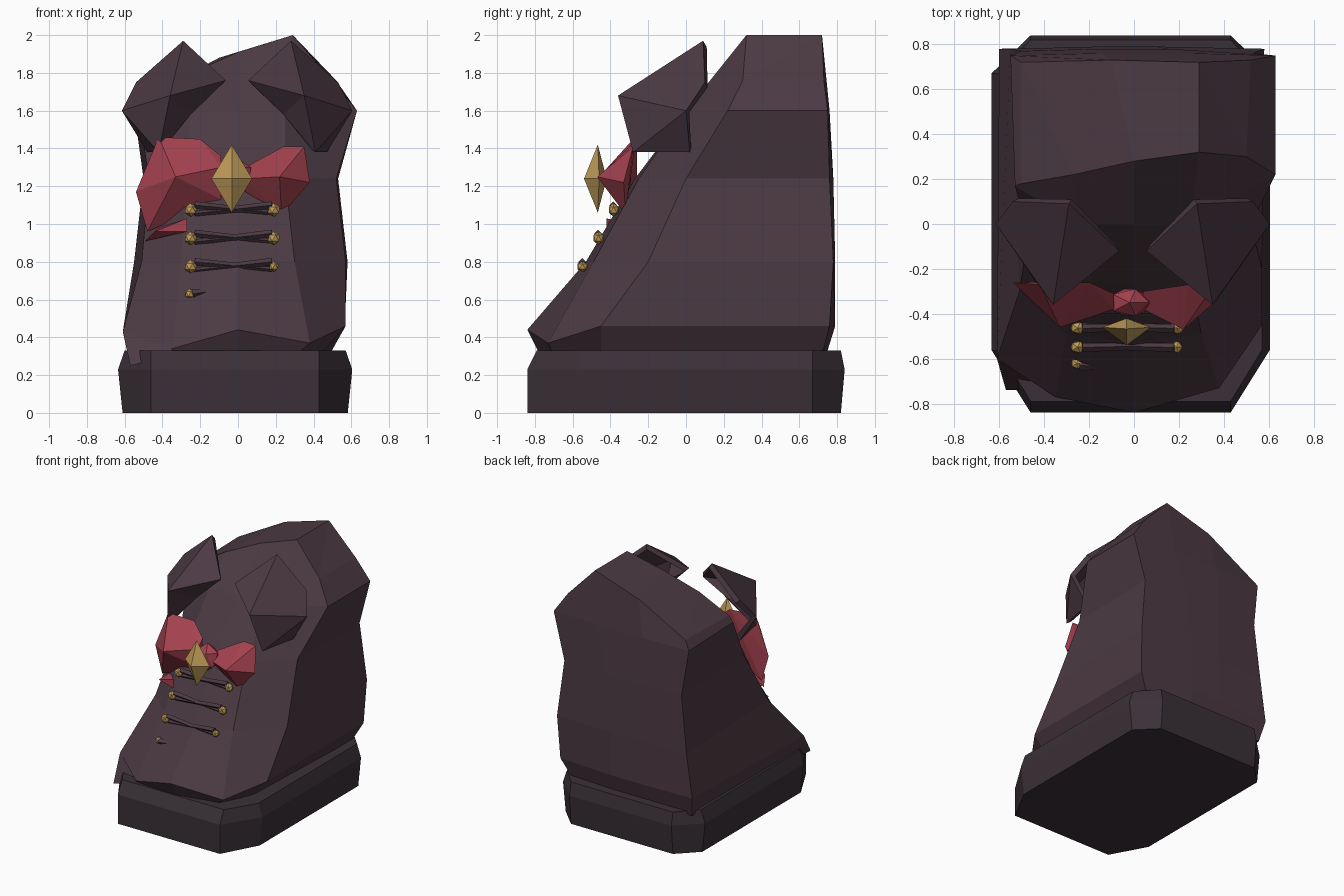
import bpy, bmesh
from mathutils import Vector, Matrix

if "Cube" in bpy.data.objects:
    bpy.data.objects.remove(bpy.data.objects["Cube"])


def material(name, rgb):
    m = bpy.data.materials.new(name)
    m.diffuse_color = (*rgb, 1)
    m.use_nodes = True
    m.node_tree.nodes["Principled BSDF"].inputs["Base Color"].default_value = m.diffuse_color
    return m


LEATHER = material("leather", (0.072, 0.042, 0.056))
RUBBER = material("rubber", (0.042, 0.03, 0.038))
RED = material("red_ribbon", (0.38, 0.055, 0.08))
GOLD = material("gold", (0.54, 0.34, 0.1))


def finish(name, bm, mat, fix_normals=True):
    if fix_normals:
        bmesh.ops.recalc_face_normals(bm, faces=bm.faces[:])
    me = bpy.data.meshes.new(name)
    bm.to_mesh(me)
    bm.free()
    me.materials.append(mat)
    ob = bpy.data.objects.new(name, me)
    bpy.context.collection.objects.link(ob)
    return ob


def loft(name, rings, mat, cap=None):
    """Skin a stack of rings; cap lists the faces closing the top ring."""
    bm = bmesh.new()
    loops = [[bm.verts.new(p) for p in ring] for ring in rings]
    n = len(rings[0])
    for a, b in zip(loops, loops[1:]):
        for i in range(n):
            j = (i + 1) % n
            bm.faces.new((a[i], a[j], b[j], b[i]))
    bm.faces.new(loops[0])
    for face in cap or [range(n)]:
        bm.faces.new([loops[-1][i] for i in face])
    return finish(name, bm, mat)


def hull(name, points, mat):
    bm = bmesh.new()
    for p in points:
        bm.verts.new(p)
    out = bmesh.ops.convex_hull(bm, input=bm.verts[:])
    junk = [v for v in out["geom_interior"] if isinstance(v, bmesh.types.BMVert)]
    bmesh.ops.delete(bm, geom=junk, context='VERTS')
    return finish(name, bm, mat)


def ball(name, pos, scale, mat):
    bm = bmesh.new()
    bmesh.ops.create_icosphere(bm, subdivisions=1, radius=1)
    bmesh.ops.transform(bm, verts=bm.verts[:],
                        matrix=Matrix.Translation(pos) @ Matrix.Diagonal((*scale, 1)))
    return finish(name, bm, mat)


def rod(name, a, b, r1, r2, mat):
    a, b = Vector(a), Vector(b)
    bm = bmesh.new()
    bmesh.ops.create_cone(bm, cap_ends=True, segments=4, radius1=r1, radius2=r2,
                          depth=(b - a).length)
    turn = (b - a).to_track_quat('Z', 'Y').to_matrix().to_4x4()
    bmesh.ops.transform(bm, verts=bm.verts[:], matrix=Matrix.Translation((a + b) / 2) @ turn)
    return finish(name, bm, mat)


# Sole: chamfered block with a bevelled upper rim
def sole_ring(z, inset, front, back):
    cx, w = -0.015, 0.62 - inset
    half = [(0.445, -front), (w, -0.56), (w, 0.67), (0.445, back)]
    return [(cx + x, y, z) for x, y in half] + [(cx - x, y, z) for x, y in reversed(half)]


loft("sole", [sole_ring(0, .024, .84, .82), sole_ring(0.23, 0, .84, .84),
              sole_ring(0.33, .035, .79, .82)], RUBBER)

# Boot body: back right, side, toe right, toe centre, toe left, side, back left, two back points
levels = {
    0.30: [(.48, .72), (.43, -.45), (.3, -.70), (0, -.77), (-.35, -.74), (-.57, -.74), (-.57, .74), (-.15, .74), (.1, .74)],
    0.46: [(.565, .76), (.57, -.45), (.38, -.73), (0, -.84), (-.35, -.77), (-.61, -.60), (-.6, .78), (-.15, .79), (.1, .79)],
    0.80: [(.58, .78), (.57, -.20), (.3, -.49), (0, -.53), (-.3, -.49), (-.51, -.30), (-.55, .78), (-.15, .79), (.1, .79)],
    1.24: [(.53, .76), (.52, 0), (.25, -.25), (0, -.27), (-.27, -.25), (-.47, -.05), (-.5, .77), (-.15, .78), (.15, .78)],
    1.60: [(.63, .75), (.63, .22), (.25, 0), (0, 0), (-.25, 0), (-.53, .17), (-.55, .75), (-.15, .76), (.25, .76)],
}
rings = [[(x, y, z) for x, y in pts] for z, pts in levels.items()]
# Toe edge dips towards the corners
for ring, i, z in ((0, 5, .25), (1, 2, .37), (1, 3, .44), (1, 4, .34), (1, 5, .43)):
    rings[ring][i] = (*rings[ring][i][:2], z)
rings.append([(.52, .73, 1.76), (.5, .30, 1.76), (.29, .32, 2.0), (0, .28, 1.91), (-.27, .22, 1.79),
              (-.5, .18, 1.65), (-.5, .72, 1.66), (-.1, .73, 1.88), (.29, .72, 2.0)])
loft("boot_body", rings, LEATHER, [(8, 0, 1), (8, 1, 2), (8, 2, 3), (7, 8, 3), (7, 3, 4),
                                   (7, 4, 6), (4, 5, 6)])

# Folded collar flaps with undersides turned back to the body, mirrored left and right
flap = [(-.29, .09, 1.97), (-.54, .10, 1.75), (-.615, 0, 1.6), (-.36, -.36, 1.68),
        (-.065, -.12, 1.76), (-.42, -.28, 1.38), (-.25, -.16, 1.58), (-.48, .02, 1.38)]
flap_faces = [(0, 1, 2, 3), (0, 3, 4), (2, 5, 3), (3, 5, 6), (3, 6, 4), (2, 7, 5)]
for side, name in ((1, "collar_flap_left"), (-1, "collar_flap_right")):
    bm = bmesh.new()
    vs = [bm.verts.new((side * x - (0.01 if side < 0 else 0), y, z)) for x, y, z in flap]
    for f in flap_faces:
        bm.faces.new([vs[i] for i in f[::side]])
    ob = finish(name, bm, LEATHER, fix_normals=False)
    mod = ob.modifiers.new("thickness", 'SOLIDIFY')
    mod.thickness = 0.04
    mod.offset = -1

# Bow: two faceted lobes, a knot and a loose tail
hull("bow_left", [(-.42, -.27, 1.46), (-.2, -.26, 1.45), (-.09, -.31, 1.36), (-.09, -.38, 1.3),
                  (-.09, -.33, 1.13), (-.3, -.3, 1.08), (-.48, -.26, .96), (-.54, -.26, 1.17),
                  (-.33, -.46, 1.25)], RED)
hull("bow_right", [(.04, -.30, 1.3), (.24, -.27, 1.41), (.35, -.28, 1.41), (.38, -.33, 1.22),
                   (.23, -.32, 1.05), (.04, -.32, 1.17), (.04, -.38, 1.24), (.22, -.47, 1.25)], RED)
ball("bow_knot", (-.02, -.35, 1.25), (.1, .07, .11), RED)
hull("bow_tail", [(-.49, -.27, .91), (-.44, -.36, .96), (-.27, -.42, 1.03), (-.27, -.42, .96),
                  (-.42, -.24, .98)], RED)

# Gold diamond ornament
gx, gz = -.033, 1.24
hull("gold_diamond", [(gx, -.467, gz + .18), (gx, -.467, gz - .18), (gx - .108, -.46, gz),
                      (gx + .108, -.46, gz), (gx, -.54, gz), (gx, -.42, gz)], GOLD)

# Eyelets and crossed laces
for row, (z, y) in enumerate([(1.075, -.375), (.925, -.455), (.775, -.54)], 1):
    for x, side in ((-.25, "left"), (.19, "right")):
        r = .036 if side == "left" or row < 3 else .028
        ball(f"eyelet_{side}_{row}", (x, y - .008, z), (r, .03, r), GOLD)
    rod(f"lace_{row}_rising", (-.23, y, z - .02), (.18, y - .01, z + .025), .014, .02, LEATHER)
    rod(f"lace_{row}_falling", (-.23, y - .01, z + .025), (.18, y, z - .015), .02, .012, LEATHER)
ball("eyelet_left_4", (-.255, -.62, .63), (.028, .028, .028), GOLD)
rod("lace_4_stub", (-.24, -.63, .63), (-.13, -.635, .645), .026, .004, LEATHER)
